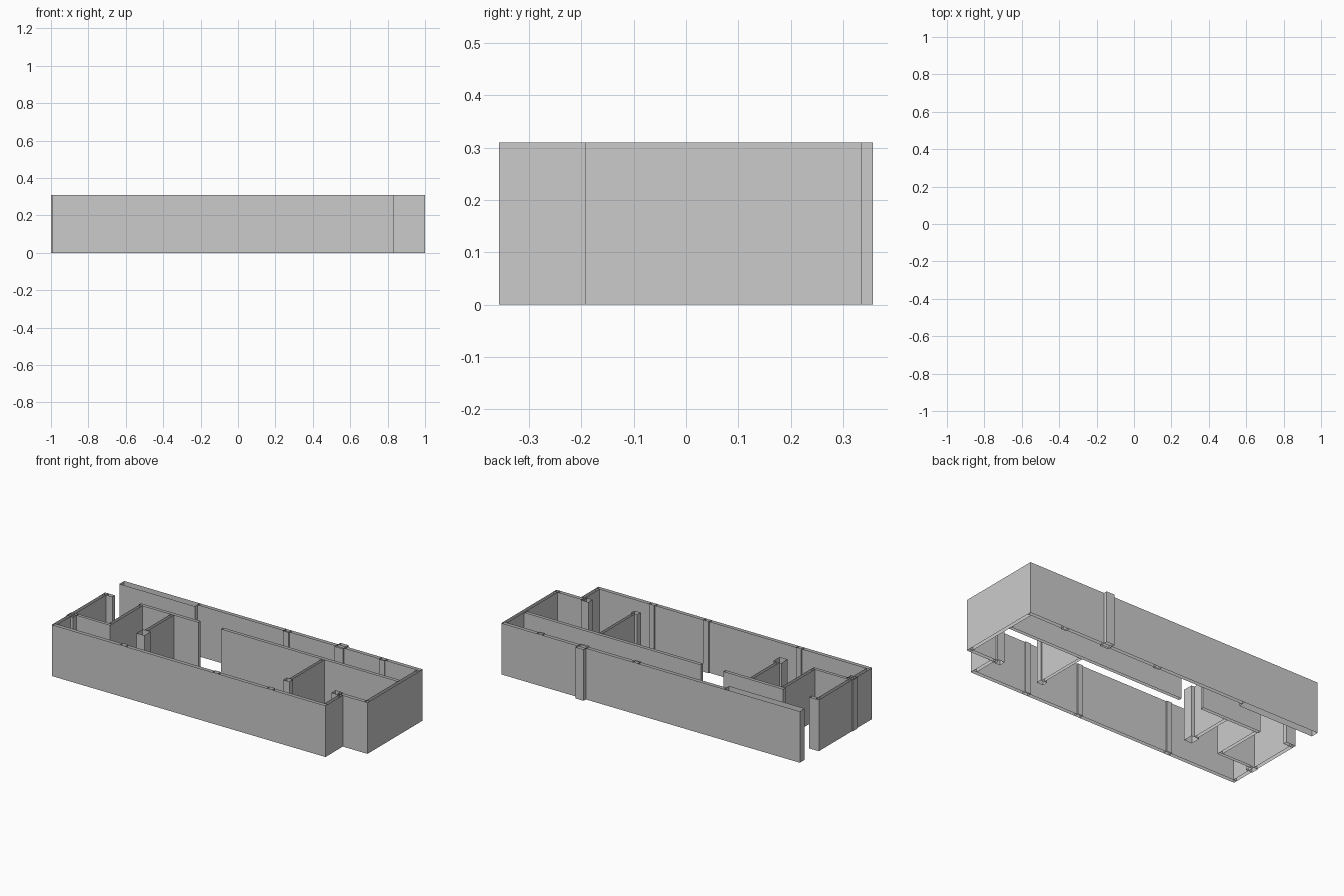
import bpy

if "Cube" in bpy.data.objects:
    bpy.data.objects.remove(bpy.data.objects["Cube"])

H = 0.31  # wall height


def wall(name, x0, x1, y0, y1):
    """Upright rectangular wall shell, open at the top and bottom."""
    pts = [(x0, y0), (x1, y0), (x1, y1), (x0, y1)]
    verts = [(x, y, 0) for x, y in pts] + [(x, y, H) for x, y in pts]
    faces = [(i, (i + 1) % 4, (i + 1) % 4 + 4, i + 4) for i in range(4)]
    mesh = bpy.data.meshes.new(name)
    mesh.from_pydata(verts, [], faces)
    ob = bpy.data.objects.new(name, mesh)
    bpy.context.collection.objects.link(ob)
    return ob


T = 0.022              # thin wall thickness
L, R = -0.995, 1.0     # outer faces left and right
F, B = -0.357, 0.335   # outer faces front and back

# Outer walls
wall("front_wall", L, 0.835, F, F + T)
wall("left_wall", L, L + T, F + T, 0.152)
wall("left_wall_return", L, -0.93, 0.13, 0.153)
wall("back_wall_thick", L, -0.49, B - 0.047, B)
wall("back_wall_thin", -0.49, R, B - T, B)
wall("right_wall", R - T, R, -0.192, B - T)

# Stepped corner at the front right
wall("step_side_wall", 0.835 - T, 0.835, F + T, -0.192)
wall("step_front_wall", 0.80, R, -0.192, -0.192 + T)
wall("step_end_post", 0.765, 0.815, -0.2, -0.16)

# Corridor walls along x
wall("corridor_wall_left", -0.755, -0.355, 0.13, 0.15)
wall("corridor_wall_right", -0.204, R - T, 0.13, 0.15)

# Room partitions
wall("left_room_side", -0.75, -0.73, -0.16, 0.13)
wall("left_room_front", L + T, -0.73, -0.178, -0.16)
wall("middle_partition", -0.54, -0.52, -0.12, 0.13)
wall("right_partition", 0.47, 0.488, -0.185, 0.13)

# Free-standing columns at partition ends
wall("middle_column", -0.553, -0.5, -0.18, -0.12)
wall("right_column", 0.453, 0.495, -0.215, -0.18)

# Columns set into the outer walls
wall("left_column", -1.0, -0.955, -0.21, -0.165)
wall("back_large_column", 0.435, 0.49, 0.302, 0.357)
for i, x in enumerate((0.106, 0.747)):
    wall(f"back_column_{i + 1}", x - 0.018, x + 0.018, 0.305, 0.333)
for i, x in enumerate((-0.522, 0.097, 0.46)):
    wall(f"front_column_{i + 1}", x - 0.018, x + 0.018, F + 0.003, F + 0.029)
